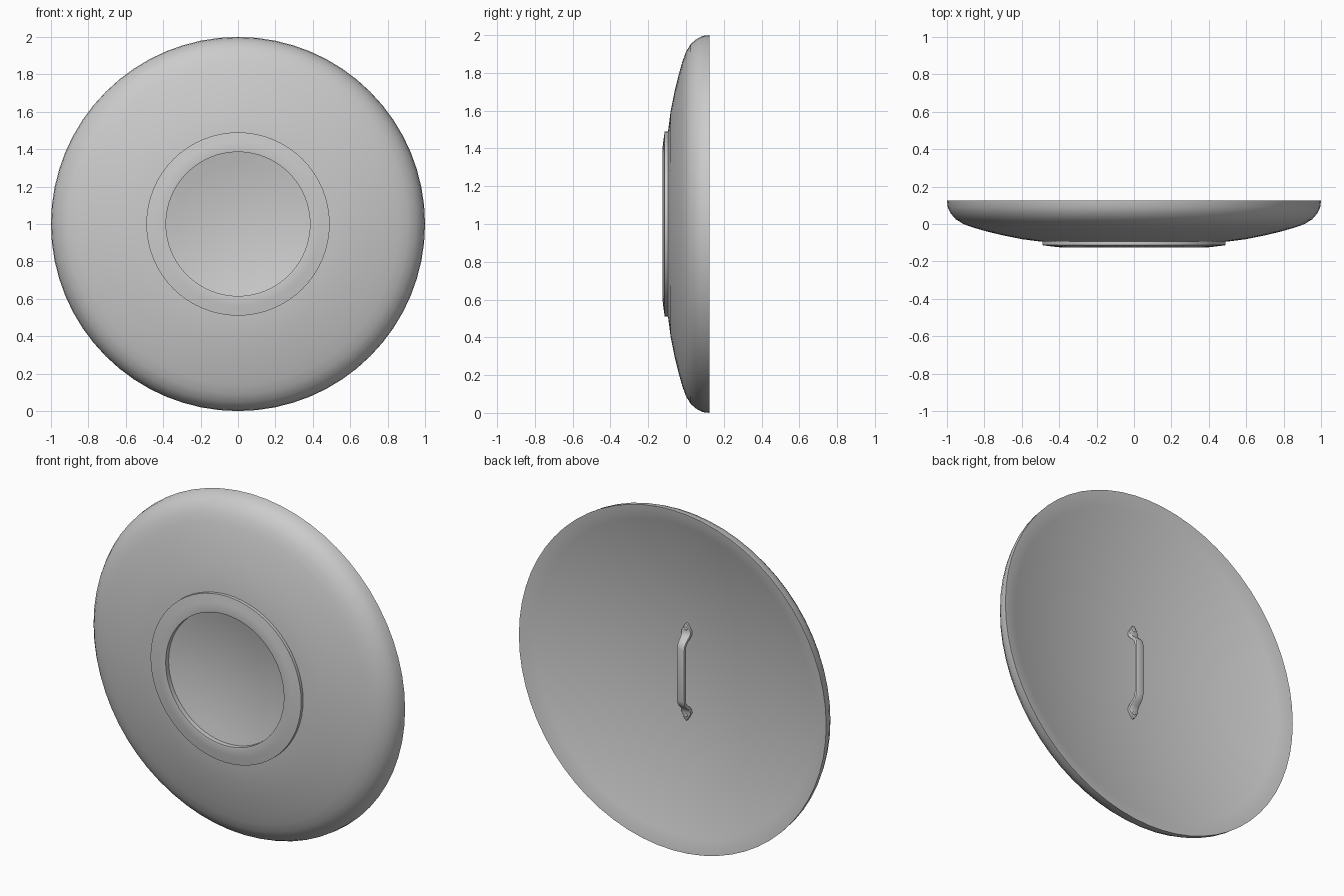
import bpy, bmesh, math
from mathutils import Vector, Matrix

if "Cube" in bpy.data.objects:
    bpy.data.objects.remove(bpy.data.objects["Cube"])

CENTRE = Vector((0, 0, 1))


def finish(name, bm, angle=35):
    bmesh.ops.recalc_face_normals(bm, faces=bm.faces)
    mesh = bpy.data.meshes.new(name)
    bm.to_mesh(mesh)
    bm.free()
    obj = bpy.data.objects.new(name, mesh)
    bpy.context.collection.objects.link(obj)
    bpy.ops.object.select_all(action='DESELECT')
    obj.select_set(True)
    bpy.context.view_layer.objects.active = obj
    bpy.ops.object.shade_smooth_by_angle(angle=math.radians(angle))
    return obj


def lathe(name, profile, closed=False, steps=64):
    """Spin a (radius, y) profile about the shield's front-to-back axis."""
    bm = bmesh.new()
    vs = [bm.verts.new((r, y, 1)) for r, y in profile]
    for a, b in zip(vs, vs[1:] + vs[:1] if closed else vs[1:]):
        bm.edges.new((a, b))
    bmesh.ops.spin(bm, geom=bm.verts[:] + bm.edges[:], cent=CENTRE,
                   axis=(0, 1, 0), angle=2 * math.pi, steps=steps)
    bmesh.ops.remove_doubles(bm, verts=bm.verts, dist=1e-4)
    return finish(name, bm)


# Shield body: hollow back, rounded rim, domed front, dished centre
N = 12
back = [(i / N * 0.997, 0.125 - 0.15 * (1 - (i / N) ** 2)) for i in range(N + 1)]
front = [(1.0, 0.125), (0.996, 0.09), (0.98, 0.057), (0.953, 0.025),
         (0.91, -0.001), (0.86, -0.019), (0.79, -0.039), (0.70, -0.061),
         (0.60, -0.081), (0.50, -0.094), (0.40, -0.098)]
dish = [(r, -0.050 - 0.045 * (r / 0.385) ** 2)
        for r in (0.385, 0.33, 0.27, 0.2, 0.13, 0.06, 0)]
lathe("shield_body", back + front + dish)

# Raised ring around the dished centre
lathe("boss_ring", [(0.49, -0.09), (0.49, -0.113), (0.44, -0.120),
                    (0.395, -0.125), (0.385, -0.123), (0.385, -0.09)], closed=True)

# Back handle: half path of (height, y, half width), mirrored top to bottom
half = [(0.285, -0.009, 0.004), (0.262, -0.009, 0.018), (0.240, -0.010, 0.030),
        (0.222, -0.007, 0.029), (0.205, 0.006, 0.026), (0.185, 0.028, 0.024),
        (0.170, 0.038, 0.024), (0.150, 0.042, 0.024)]
path = half + [(-h, y, w) for h, y, w in reversed(half)]
bm = bmesh.new()
rows = [[bm.verts.new((s * w, y, 1 + h)) for s in (-1, 1)] for h, y, w in path]
for (a, b), (c, d) in zip(rows, rows[1:]):
    bm.faces.new((a, b, d, c))
handle = finish("handle", bm)
solid = handle.modifiers.new("thickness", 'SOLIDIFY')
solid.thickness = 0.018
solid.offset = 0
bevel = handle.modifiers.new("soft_edges", 'BEVEL')
bevel.width = 0.003
bevel.segments = 2
bevel.limit_method = 'ANGLE'
bevel.angle_limit = math.radians(50)

# Rivets fixing the handle
for label, s in (("upper", 1), ("lower", -1)):
    bm = bmesh.new()
    bmesh.ops.create_uvsphere(
        bm, u_segments=16, v_segments=8, radius=0.009,
        matrix=Matrix.Translation((0, 0.0, 1 + s * 0.255)) @ Matrix.Diagonal((1, 0.6, 1, 1)))
    finish(label + "_rivet", bm)
